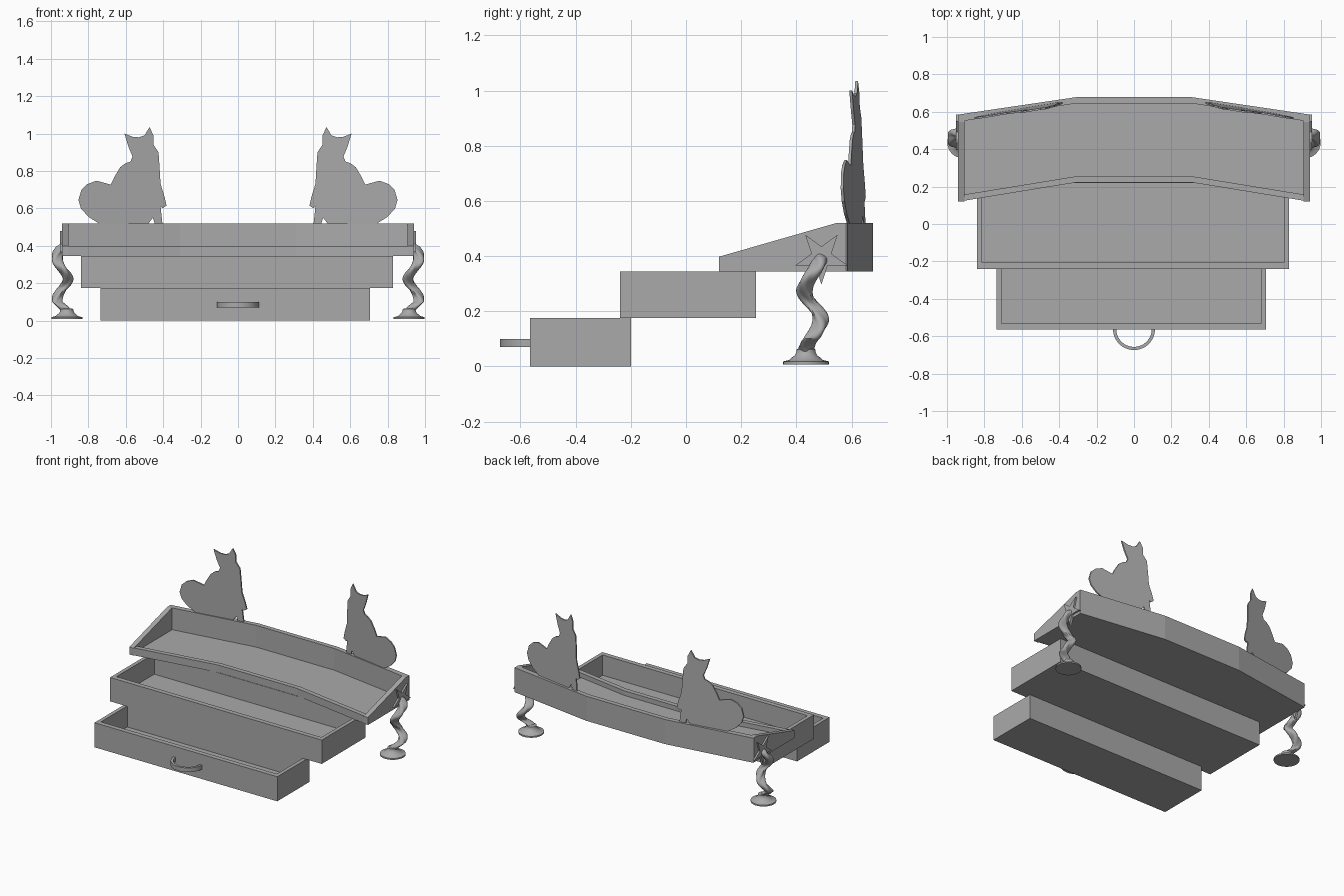
import bpy
import bmesh
from math import sin, cos, pi, radians

default_cube = bpy.data.objects.get("Cube")
if default_cube:
    bpy.data.objects.remove(default_cube, do_unlink=True)

grey = bpy.data.materials.new("plain grey")
grey.use_nodes = True
grey.diffuse_color = (0.4, 0.4, 0.4, 1)
grey.node_tree.nodes["Principled BSDF"].inputs["Base Color"].default_value = grey.diffuse_color


def loft(name, rings, smooth=False):
    """Skin a list of matching closed rings and cap both ends."""
    bm = bmesh.new()
    loops = [[bm.verts.new(p) for p in ring] for ring in rings]
    for low, high in zip(loops, loops[1:]):
        for i in range(len(low)):
            j = (i + 1) % len(low)
            bm.faces.new((low[i], low[j], high[j], high[i]))
    bm.faces.new(loops[0][::-1])
    bm.faces.new(loops[-1])
    bmesh.ops.recalc_face_normals(bm, faces=bm.faces)
    mesh = bpy.data.meshes.new(name)
    bm.to_mesh(mesh)
    bm.free()
    mesh.materials.append(grey)
    obj = bpy.data.objects.new(name, mesh)
    bpy.context.collection.objects.link(obj)
    if smooth:
        bpy.ops.object.select_all(action="DESELECT")
        obj.select_set(True)
        bpy.context.view_layer.objects.active = obj
        bpy.ops.object.shade_smooth_by_angle(angle=radians(40))
    return obj


def upright(name, outline, low, high):
    """Extrude a plan outline from one height to another."""
    return loft(name, [[(x, y, z) for x, y in outline] for z in (low, high)])


def drawer(name, x0, x1, y0, y1, low, high):
    """Open-topped box with a floor."""
    def rect(inset, z):
        a, b = inset * 0.027, inset * 0.034
        return [(x0 + a, y0 + b, z), (x1 - a, y0 + b, z),
                (x1 - a, y1 - b, z), (x0 + a, y1 - b, z)]
    return loft(name, [rect(0, low), rect(0, high), rect(1, high), rect(1, low + 0.025)])


# Two stepped drawers
drawer("lower_drawer", -0.735, 0.705, -0.565, -0.2, 0, 0.175)
drawer("middle_drawer", -0.84, 0.828, -0.24, 0.253, 0.175, 0.345)

# Pull handle: flat band bent into a half ring
handle = []
for i in range(33):
    a = pi + pi * i / 32
    handle.append([(r * cos(a), -0.562 + r * sin(a), z)
                   for r, z in ((0.112, 0.07), (0.112, 0.1), (0.095, 0.1), (0.095, 0.07))])
loft("handle", handle, smooth=True)

# Top tray with angled front and back
BASE, RIM, LIP = 0.345, 0.52, 0.398
HALF, INNER, BEND, WALL = 0.94, 0.905, 0.31, 0.033


def bent_line(end, middle, half):
    return [(-half, end), (-BEND, middle), (BEND, middle), (half, end)]


front_out = bent_line(0.125, 0.222, INNER)
front_in = bent_line(0.125 + WALL, 0.222 + WALL, INNER)
back_in = bent_line(0.552, 0.645, INNER)
back_out = bent_line(0.585, 0.678, HALF)
upright("tray_floor", front_in + back_in[::-1], BASE, BASE + 0.02)
upright("tray_front", front_out + front_in[::-1], BASE, LIP)
upright("tray_back", back_in + back_out[::-1], BASE, RIM)

side_profile = [(0.12, BASE), (0.12, LIP), (0.545, RIM), (0.58, RIM), (0.58, BASE)]
star_profile = []
for i in range(10):
    r = 0.038 if i % 2 else 0.1
    a = -pi / 2 + i * pi / 5
    star_profile.append((0.491 + r * cos(a), 0.397 + r * sin(a)))

# Sitting cat silhouette, as distance from the centre line and height
cat_outline = [
    (.74, .517), (.8, .555), (.84, .6), (.853, .645), (.837, .7), (.805, .73),
    (.757, .748), (.68, .727), (.66, .77), (.63, .82), (.6, .842), (.575, .85),
    (.564, .877), (.586, .93), (.607, 1), (.564, .983), (.53, .98), (.5, .99),
    (.473, 1.035), (.452, .99), (.452, .94), (.425, .9), (.42, .83), (.414, .73),
    (.393, .663), (.382, .615), (.404, .6), (.414, .61), (.404, .517),
    (.445, .517), (.455, .55), (.48, .517)]


def cat_ring(side, shift):
    return [(side * x, 0.57 + 0.17 * (0.85 - x) - 0.03 * (z - RIM) + shift, z)
            for x, z in cat_outline]


def leg_ring(side, z):
    """Lobed section that travels round a helix and twists as it rises."""
    turn = 2 * pi * (z - 0.165) / 0.23
    cx, cy = 0.941 - 0.029 * sin(turn), 0.459 + 0.029 * cos(turn)
    blend = max(0, 1 - (z - 0.05) / 0.05)
    cx += (0.915 - cx) * blend
    cy += (0.435 - cy) * blend
    size = 0.028 * min(1, 0.45 + (0.415 - z) * 30)
    ring = []
    for i in range(24):
        a = 2 * pi * i / 24
        r = size * (1 + 0.16 * cos(3 * a + 2 * turn))
        ring.append((side * (cx + r * cos(a)), cy + r * sin(a), z))
    return ring


foot_profile = [(0.083, 0.008), (0.083, 0.018), (0.06, 0.024), (0.052, 0.032),
                (0.041, 0.04), (0.035, 0.052), (0.034, 0.062), (0.026, 0.066)]

# Parts repeated on each side
for side, word in ((1, "left"), (-1, "right")):
    loft(word + "_tray_side",
         [[(side * x, y, z) for y, z in side_profile] for x in (INNER, HALF)])
    loft(word + "_star",
         [[(side * x, y, z) for y, z in star_profile] for x in (HALF - 0.005, HALF + 0.012)])
    loft(word + "_cat", [cat_ring(side, -0.005), cat_ring(side, 0.005)])
    loft(word + "_twisted_leg",
         [leg_ring(side, 0.05 + 0.365 * i / 72) for i in range(73)], smooth=True)
    loft(word + "_foot",
         [[(side * (0.915 + r * cos(k * pi / 16)), 0.435 + r * sin(k * pi / 16), z)
           for k in range(32)] for r, z in foot_profile], smooth=True)
